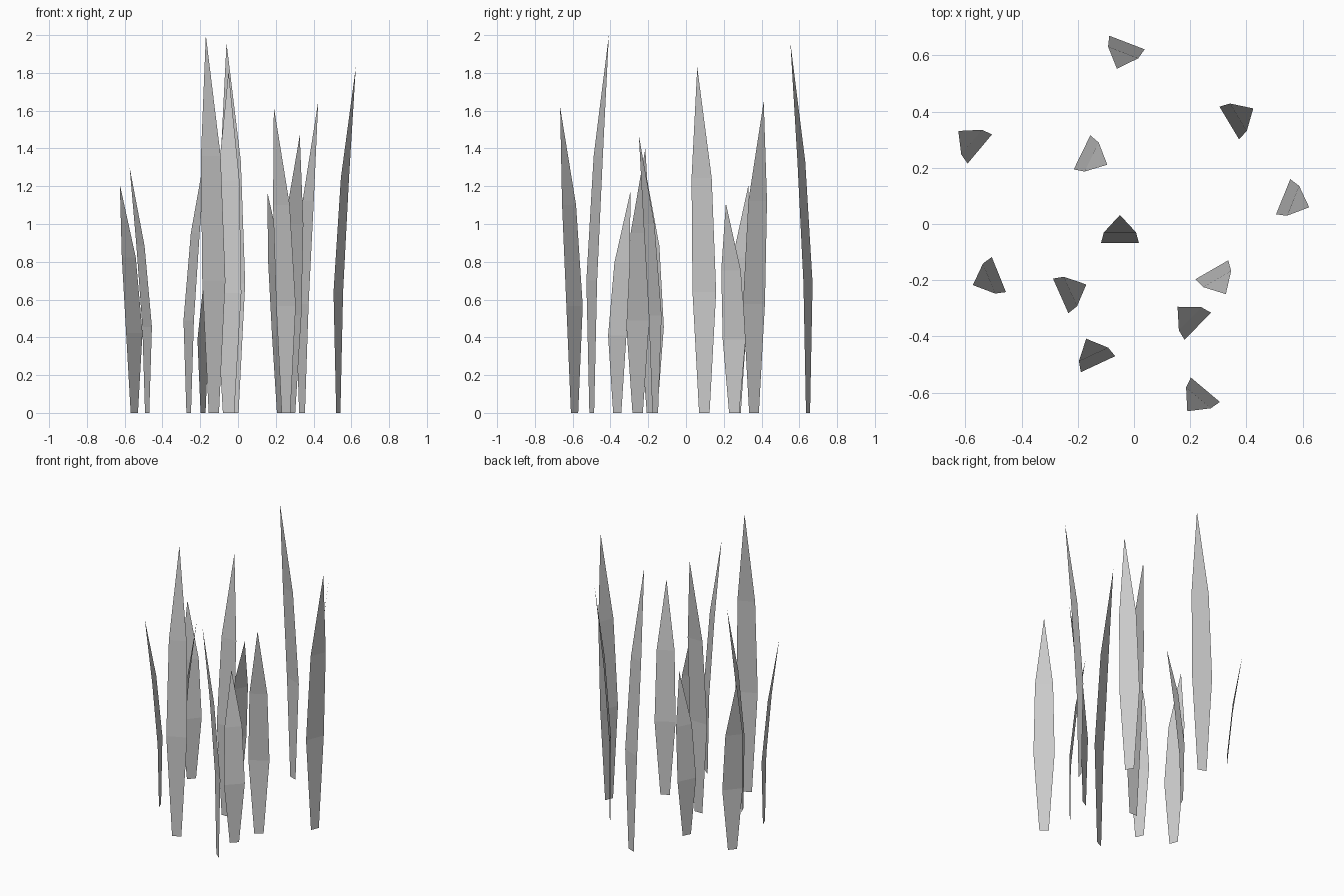
import bpy, bmesh
from math import cos, sin, radians

if "Cube" in bpy.data.objects:
    bpy.data.objects.remove(bpy.data.objects["Cube"])

# One entry per blade: root x, root y, lean direction (degrees), height
BLADES = [
    (-0.025, 0.646, -111, 1.96), (0.339, 0.360, 31, 1.65),
    (-0.549, 0.267, 140, 1.21), (-0.185, 0.255, -26, 1.11),
    (-0.050, -0.068, 90, 1.81), (-0.481, -0.180, -158, 1.30),
    (-0.261, -0.256, 24, 1.40), (0.531, 0.097, -22, 1.83),
    (0.277, -0.163, -60, 1.47), (0.227, -0.364, 136, 1.17),
    (-0.128, -0.499, 115, 2.00), (0.254, -0.590, -130, 1.62),
]
# Blade profile: height fraction, half width, lean
PROFILE = [(0, 0.030, 0), (0.35, 0.0675, 0), (0.68, 0.0575, 0.038)]
TIP_LEAN = 0.1


def grass_blade(name, x, y, angle, height):
    a = radians(angle)
    lean, side = (cos(a), sin(a)), (-sin(a), cos(a))
    bm = bmesh.new()

    def vert(frac, half, out):
        return bm.verts.new((x + lean[0] * out + side[0] * half,
                             y + lean[1] * out + side[1] * half,
                             height * frac))

    # paired side points, then a pointed tip
    rows = [(vert(f, w, o), vert(f, -w, o)) for f, w, o in PROFILE]
    for low, high in zip(rows, rows[1:]):
        bm.faces.new((low[0], low[1], high[1], high[0]))
    bm.faces.new((rows[-1][0], rows[-1][1], vert(1, 0, TIP_LEAN)))
    mesh = bpy.data.meshes.new(name)
    bmesh.ops.reverse_faces(bm, faces=bm.faces[:])
    bm.to_mesh(mesh)
    bm.free()
    bpy.context.collection.objects.link(bpy.data.objects.new(name, mesh))


# Tuft of grass
for i, blade in enumerate(BLADES, 1):
    grass_blade(f"grass_blade_{i}", *blade)
